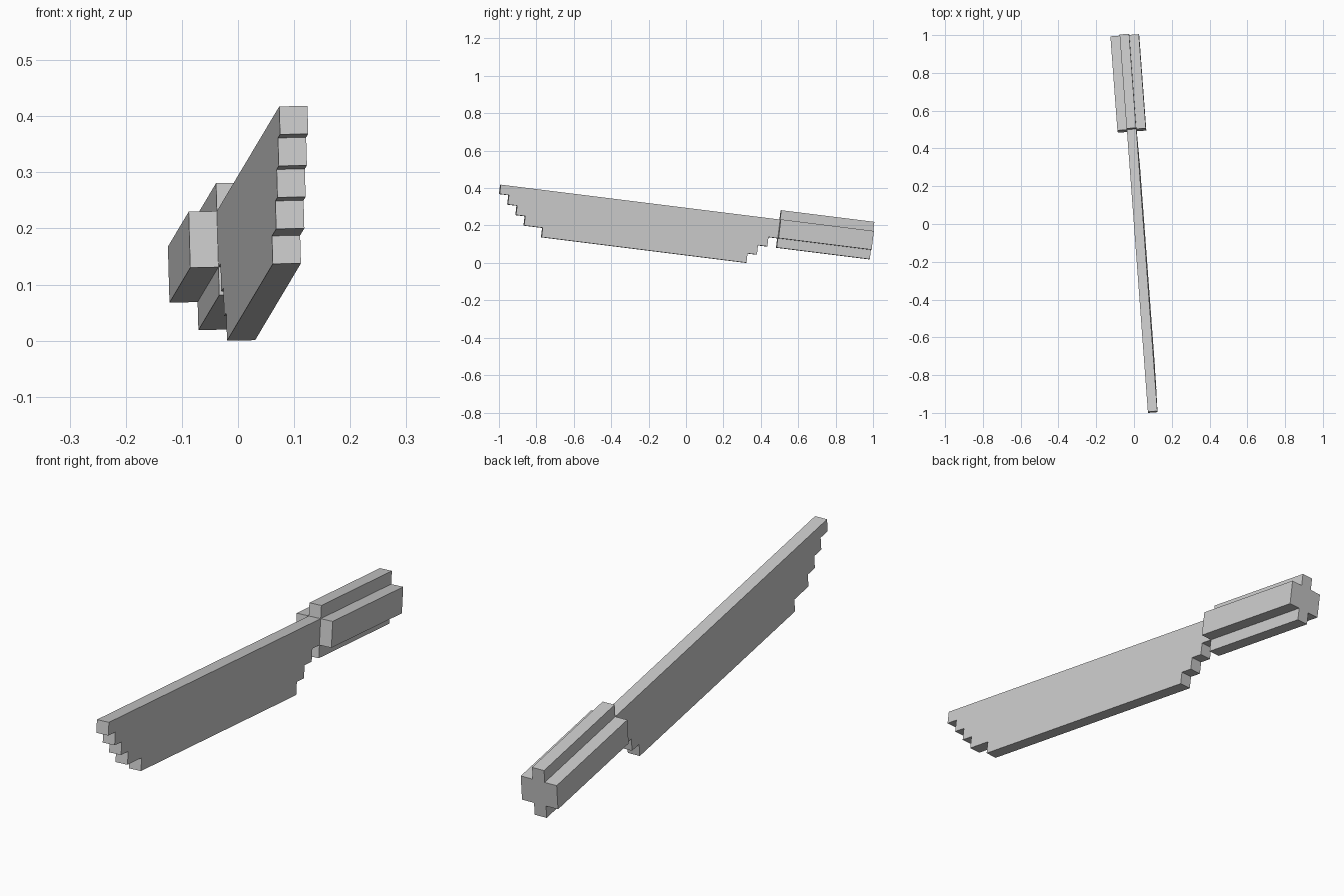
import bpy, bmesh
from mathutils import Vector, Matrix

if "Cube" in bpy.data.objects:
    bpy.data.objects.remove(bpy.data.objects["Cube"])

U = 0.0503  # edge of one block

# Knife frame: along = tip to handle end, up = towards the spine
along = Vector((-0.0745, 1, -0.125)).normalized()
up = Vector((-0.028, 0.123, 1))
up = (up - along * up.dot(along)).normalized()
side = along.cross(up)
frame = Matrix((side, along, up)).transposed().to_4x4()
frame.translation = (0.0986, -0.992, 0.418)  # spine at the tip

grey = bpy.data.materials.new("grey")
grey.diffuse_color = (0.6, 0.6, 0.6, 1)
grey.use_nodes = True
grey.node_tree.nodes["Principled BSDF"].inputs["Base Color"].default_value = grey.diffuse_color


def extrude_profile(name, points, axis, start, end):
    """Extrude a closed outline (in blocks) along the side (0) or length (1) axis."""
    bm = bmesh.new()
    if axis == 0:
        verts = [bm.verts.new((start, a, b)) for a, b in points]
    else:
        verts = [bm.verts.new((a, start, b)) for a, b in points]
    face = bm.faces.new(verts)
    new = bmesh.ops.extrude_face_region(bm, geom=[face])["geom"]
    shift = Vector((0, 0, 0))
    shift[axis] = end - start
    bmesh.ops.translate(bm, vec=shift, verts=[g for g in new if isinstance(g, bmesh.types.BMVert)])
    bmesh.ops.recalc_face_normals(bm, faces=bm.faces)
    bm.transform(frame @ Matrix.Scale(U, 4))
    mesh = bpy.data.meshes.new(name)
    bm.to_mesh(mesh)
    bm.free()
    mesh.materials.append(grey)
    bpy.context.collection.objects.link(bpy.data.objects.new(name, mesh))


# Blade: straight spine, stepped lower edge given as (end of step, depth)
outline = [(0, 0)]
pos = 0
for end, depth in [(1, 1), (2, 2), (3, 3), (5, 4), (27, 5), (28, 4), (29, 3), (30, 2)]:
    outline += [(pos, -depth), (end, -depth)]
    pos = end
outline.append((30, 0))
extrude_profile("blade", outline, 0, -0.5, 0.5)

# Handle: cross-shaped bar
right = [(0.5, 1), (0.5, 0), (1.5, 0), (1.5, -2), (0.5, -2), (0.5, -3)]
cross = right + [(-x, z) for x, z in reversed(right)]
extrude_profile("handle", cross, 1, 30, 40)
